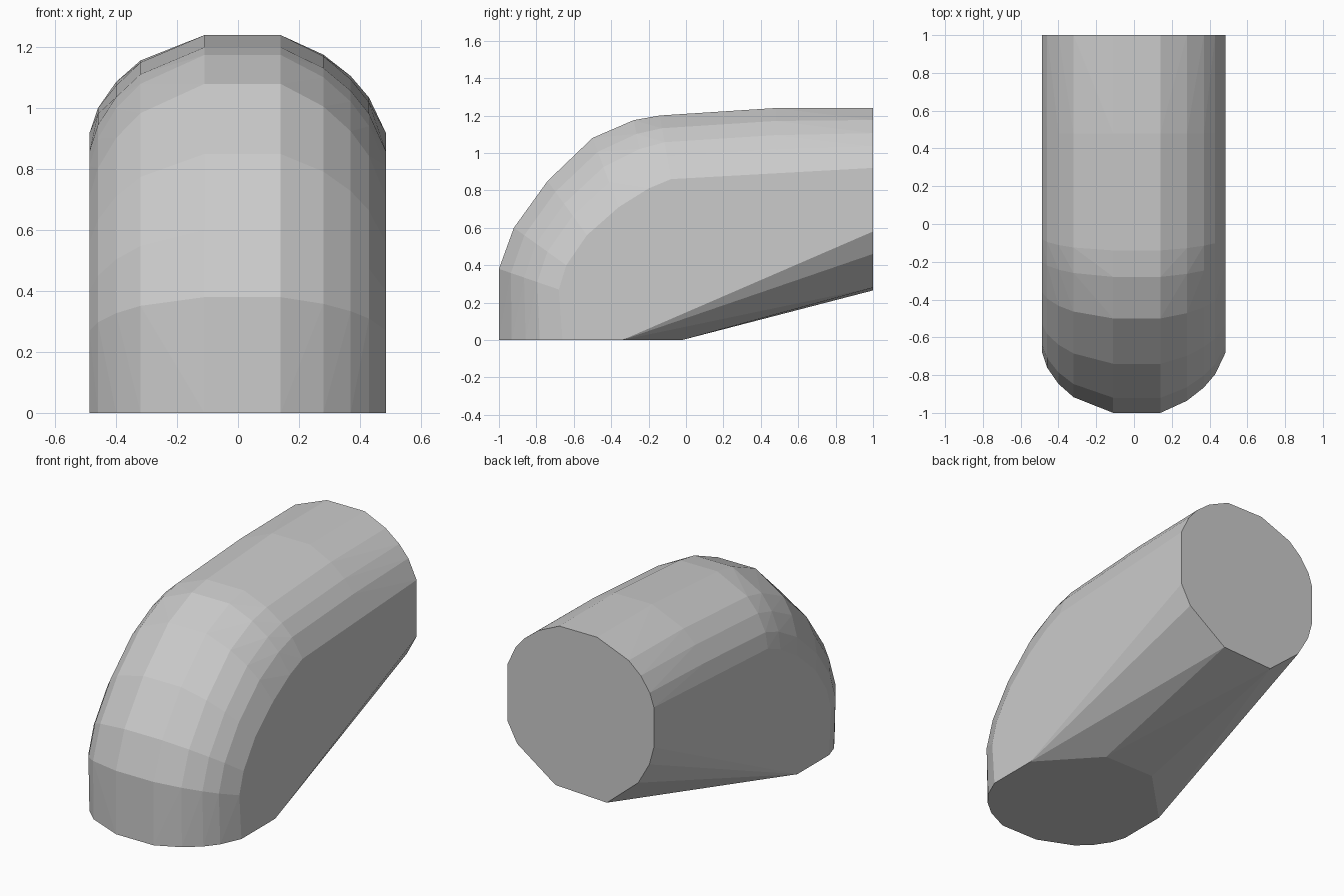
import bpy, bmesh, math

if "Cube" in bpy.data.objects:
    bpy.data.objects.remove(bpy.data.objects["Cube"])

# Side profiles (y, z): outer crest, and upper edge of the flat flanks
crest = [(-1, 0), (-1, .38), (-.92, .6), (-.74, .85), (-.5, 1.08),
         (-.28, 1.175), (-.14, 1.2), (.48, 1.24), (1, 1.24)]
flank = [(-.66, 0), (-.68, .27), (-.64, .4), (-.53, .56), (-.36, .71),
         (-.2, .81), (-.08, .86), (.48, .895), (1, .92)]

# Cross-section arch (x, fraction from flank to crest)
arch = [(-.487, 0), (-.46, .25), (-.40, .52), (-.32, .74), (-.11, 1),
        (.14, 1), (.28, .8), (.37, .58), (.43, .36), (.485, 0)]

points = [(x, s[0] + t * (c[0] - s[0]), s[1] + t * (c[1] - s[1]))
          for c, s in zip(crest, flank) for x, t in arch]

# Rear half of the base outline
points += [(x, y, 0) for x, y in
           [(.485, -.34), (.19, -.02), (-.15, -.02), (-.487, -.36)]]

# Lower half of the round back face
points += [(x, 1, z) for x, z in
           [(.485, .58), (.42, .46), (.166, .28), (-.175, .265),
            (-.383, .44), (-.457, .57), (-.487, .68)]]

# Wrap the elbow in a convex shell
bm = bmesh.new()
for p in points:
    bm.verts.new(p)
hull = bmesh.ops.convex_hull(bm, input=bm.verts[:])
bmesh.ops.delete(bm, geom=[v for v in bm.verts if not v.link_faces], context='VERTS')
bmesh.ops.dissolve_limit(bm, angle_limit=math.radians(1),
                         verts=bm.verts[:], edges=bm.edges[:])
bmesh.ops.recalc_face_normals(bm, faces=bm.faces[:])

mesh = bpy.data.meshes.new("elbow_hull")
bm.to_mesh(mesh)
bm.free()
bpy.context.collection.objects.link(bpy.data.objects.new("elbow_hull", mesh))
